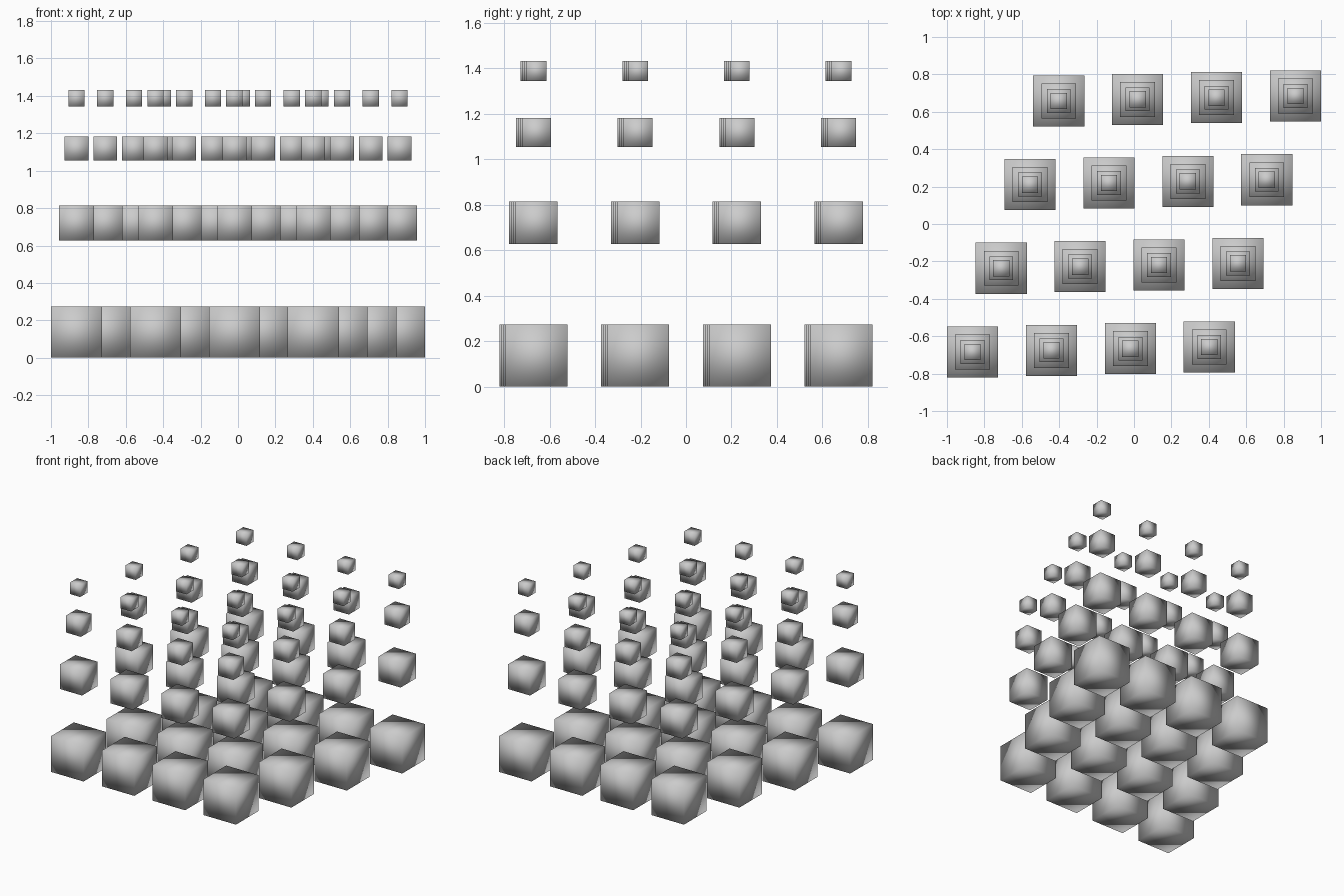
import bpy
import bmesh

if "Cube" in bpy.data.objects:
    bpy.data.objects.remove(bpy.data.objects["Cube"])

# Lattice: base cube size, shrink factor per layer, skewed grid steps
SIZE, RATIO, N = 0.273, 0.6835, 4
STEP_COL = (0.4220, 0.0087)
STEP_ROW = (0.1537, 0.4473)
LAYER_Z = (0.1365, 0.720, 1.1178, 1.388)


def cube_mesh(name, size):
    """Smooth-shaded cube with shared corner normals."""
    mesh = bpy.data.meshes.new(name)
    bm = bmesh.new()
    bmesh.ops.create_cube(bm, size=size)
    for face in bm.faces:
        face.smooth = True
    bm.to_mesh(mesh)
    bm.free()
    return mesh


# Four layers of 4 x 4 cubes, shrinking and closing up towards the top
for layer, z in enumerate(LAYER_Z):
    mesh = cube_mesh(f"layer_{layer + 1}_cube", SIZE * RATIO ** layer)
    for row in range(N):
        for col in range(N):
            u, v = col - (N - 1) / 2, row - (N - 1) / 2
            cube = bpy.data.objects.new(
                f"cube_layer{layer + 1}_row{row + 1}_col{col + 1}", mesh)
            cube.location = (u * STEP_COL[0] + v * STEP_ROW[0],
                             u * STEP_COL[1] + v * STEP_ROW[1], z)
            bpy.context.collection.objects.link(cube)
